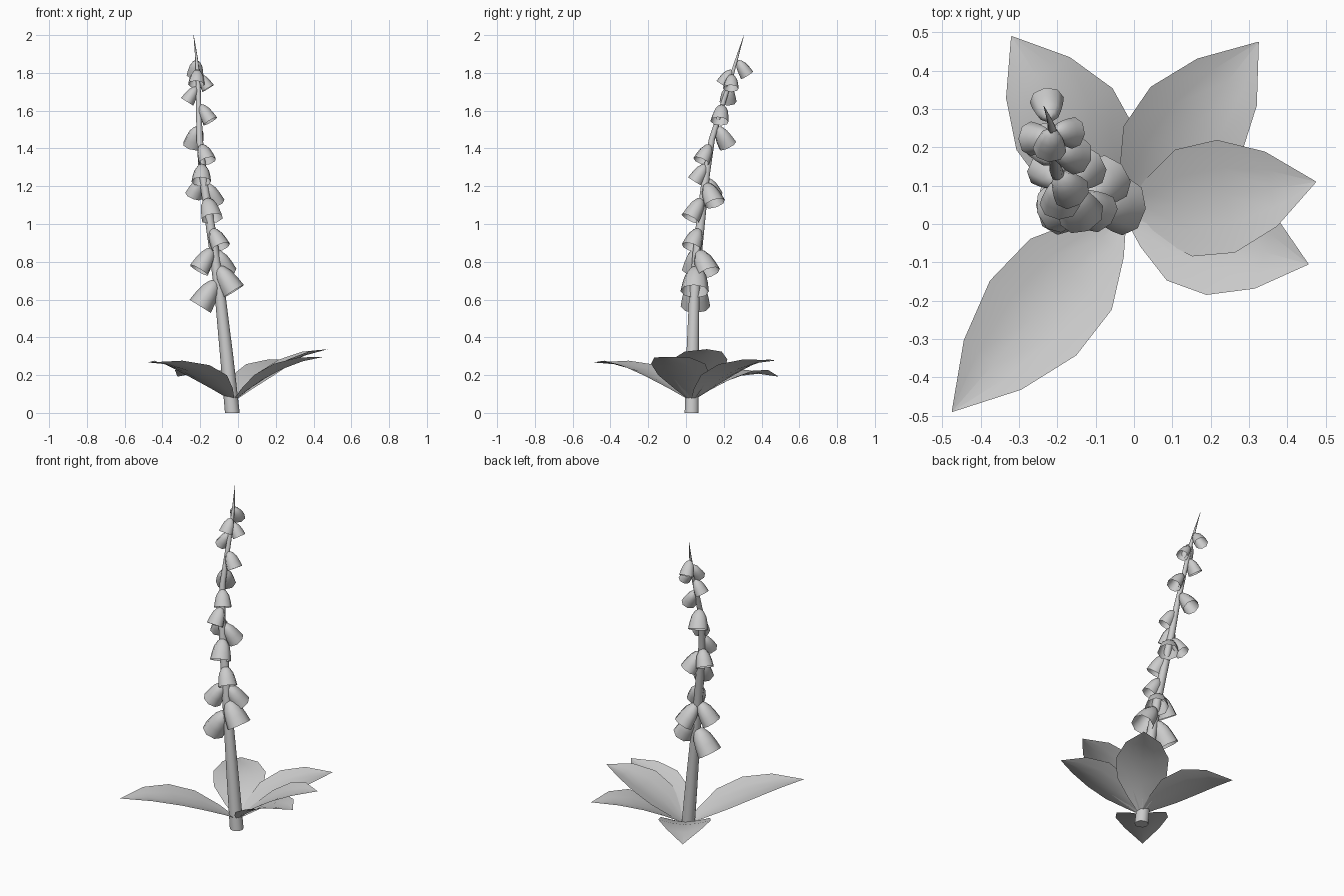
import bpy, math
from mathutils import Vector

if "Cube" in bpy.data.objects:
    bpy.data.objects.remove(bpy.data.objects["Cube"])

def make(name, rings, closed, cap=False):
    """Skin a list of equal-length vertex rings and shade it smooth."""
    n = len(rings[0])
    verts = [v for r in rings for v in r]
    faces = []
    for i in range(len(rings) - 1):
        for j in range(n if closed else n - 1):
            k = (j + 1) % n
            faces.append((i*n + j, i*n + k, (i+1)*n + k, (i+1)*n + j))
    if cap:
        faces.append(tuple(reversed(range(n))))
    me = bpy.data.meshes.new(name)
    me.from_pydata(verts, [], faces)
    for p in me.polygons:
        p.use_smooth = len(p.vertices) == 4
    ob = bpy.data.objects.new(name, me)
    bpy.context.collection.objects.link(ob)
    return ob

# Stem: x, y, z, radius along its lean
STEM = [(-.03, .03, 0, .039), (-.06, .035, .3, .035), (-.092, .043, .6, .029),
        (-.125, .06, .85, .026), (-.155, .082, 1.05, .024), (-.185, .105, 1.25, .021),
        (-.203, .137, 1.45, .017), (-.208, .19, 1.62, .014), (-.212, .24, 1.78, .012),
        (-.22, .27, 1.88, .007), (-.235, .307, 2.0, .0008)]

def ring(c, u, v, r, n):
    return [c + r * (math.cos(2*math.pi*k/n) * u + math.sin(2*math.pi*k/n) * v) for k in range(n)]

X, Y, Z = Vector((1, 0, 0)), Vector((0, 1, 0)), Vector((0, 0, 1))
make("stem", [ring(Vector(p[:3]), X, Y, p[3], 10) for p in STEM], True, True)

def stem_at(z):
    for a, b in zip(STEM, STEM[1:]):
        if a[2] <= z <= b[2]:
            return Vector(a[:3]).lerp(Vector(b[:3]), (z - a[2]) / (b[2] - a[2]))

# Bell flowers: outward x, outward y, attachment height, length
BELLS = [(-1, 0, .70, .16), (1, -.1, .775, .155), (-.95, -.25, .87, .135), (.7, .7, .86, .14),
         (.75, -.65, .975, .115), (.4, -.9, 1.135, .125), (.65, .6, 1.215, .125),
         (-.7, .6, 1.24, .108), (-.05, -1, 1.315, .107), (.6, -.8, 1.42, .103),
         (-.45, .85, 1.515, .118), (.95, -.25, 1.63, .102), (-1, 0, 1.725, .092),
         (1, -.1, 1.79, .085), (-.15, 1, 1.865, .092), (-.1, -1, 1.815, .09)]
PROFILE = [(0, .05), (.1, .2), (.35, .34), (.65, .41), (1, .46)]   # along, radius
TILT = math.radians(58)
for i, (dx, dy, z, length) in enumerate(BELLS):
    out = Vector((dx, dy, 0)).normalized()
    axis = out * math.cos(TILT) - Z * math.sin(TILT)
    side = out.cross(Z)
    up = side.cross(axis)
    start = stem_at(z) + out * .01
    make(f"bell_flower_{i+1}",
         [ring(start + axis * t * length, side * 1.06, up * .9, r * length, 8) for t, r in PROFILE], True)

# Basal leaves: tip x, tip y, rise, droop
LEAVES = [(-.32, .49, .385, .255), (.325, .475, .425, .21), (.475, .11, .455, .18),
          (.455, -.105, .41, .175), (-.475, -.49, .415, .21)]
STATIONS = [(0, .008), (.13, .075), (.31, .141), (.53, .149), (.765, .099), (1, .001)]
BASE = Vector((-.025, .03, 0))
for i, (tx, ty, rise, droop) in enumerate(LEAVES):
    run = Vector((tx, ty, 0)) - BASE
    side = run.normalized().cross(Z)
    rows = []
    for t, w in STATIONS:
        c = BASE + run * t + Z * (.062 + rise * t - droop * t * t)
        rows.append([c + side * w * s + Z * .2 * w * abs(s) ** 1.5 for s in (-1, -.5, 0, .5, 1)])
    make(f"leaf_{i+1}", rows, False)
